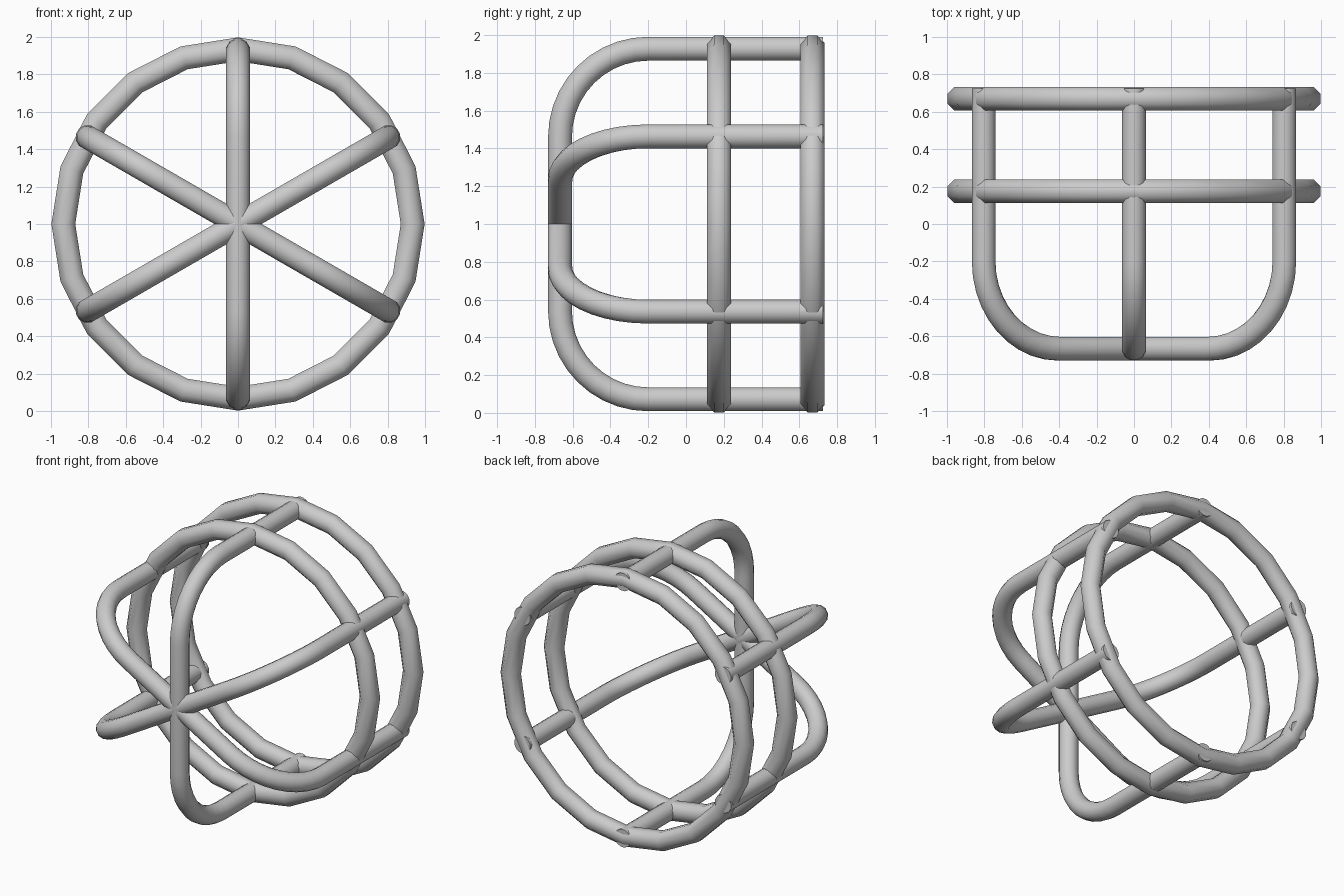
import bpy, bmesh
from math import sin, cos, pi, radians, tau
from mathutils import Vector, Matrix

if "Cube" in bpy.data.objects:
    bpy.data.objects.remove(bpy.data.objects["Cube"])

R = 0.934      # ring centreline radius
TUBE = 0.063   # half thickness of every tube


def sweep(name, path, normal, sides, radius, closed=False):
    """Sweep a polygon section along a planar path with mitred corners."""
    bm = bmesh.new()
    n = len(path)
    loops = []
    for i, p in enumerate(path):
        prev = path[i - 1] if closed or i > 0 else None
        nxt = path[(i + 1) % n] if closed or i < n - 1 else None
        d0 = (p - prev).normalized() if prev is not None else (nxt - p).normalized()
        d1 = (nxt - p).normalized() if nxt is not None else d0
        t = (d0 + d1).normalized()
        side = normal.cross(t) / max(t.dot(d0), 0.5)
        loop = []
        for k in range(sides):
            a = tau * (k + 0.5) / sides
            loop.append(bm.verts.new(p + (side * cos(a) + normal * sin(a)) * radius))
        loops.append(loop)
    for i in range(n if closed else n - 1):
        a, b = loops[i], loops[(i + 1) % n]
        for k in range(sides):
            m = (k + 1) % sides
            bm.faces.new((a[k], a[m], b[m], b[k]))
    if not closed:
        bm.faces.new(loops[0])
        bm.faces.new(loops[-1])
    bmesh.ops.recalc_face_normals(bm, faces=bm.faces)
    mesh = bpy.data.meshes.new(name)
    bm.to_mesh(mesh)
    bm.free()
    obj = bpy.data.objects.new(name, mesh)
    bpy.context.collection.objects.link(obj)
    obj.location.z = 1.0
    bpy.ops.object.select_all(action='DESELECT')
    obj.select_set(True)
    bpy.context.view_layer.objects.active = obj
    bpy.ops.object.shade_smooth_by_angle(angle=radians(60))
    return obj


# Two 20-sided rings with octagonal section, flats facing outward
for name, y in (("back_ring", 0.67), ("middle_ring", 0.175)):
    pts = [Vector((R * cos(tau * i / 20), y, R * sin(tau * i / 20))) for i in range(20)]
    sweep(name, pts, Vector((0, 1, 0)), 8, TUBE / cos(pi / 8), closed=True)

# Three U-shaped bars crossing at the front centre
BAR_R, FRONT, BEND_Y, END_Y = 0.928, -0.667, -0.2, 0.724
bend = BEND_Y - FRONT
half = [(BAR_R, END_Y)]
for i in range(11):
    a = pi / 2 * i / 10
    half.append((BAR_R - bend + bend * cos(a), BEND_Y - bend * sin(a)))
profile = half + [(-r, y) for r, y in reversed(half)]
for j in range(3):
    rot = Matrix.Rotation(radians(60 * j), 3, 'Y')
    pts = [rot @ Vector((0, y, r)) for r, y in profile]
    sweep(f"cage_bar_{j + 1}", pts, rot @ Vector((1, 0, 0)), 12, TUBE / cos(pi / 12))
